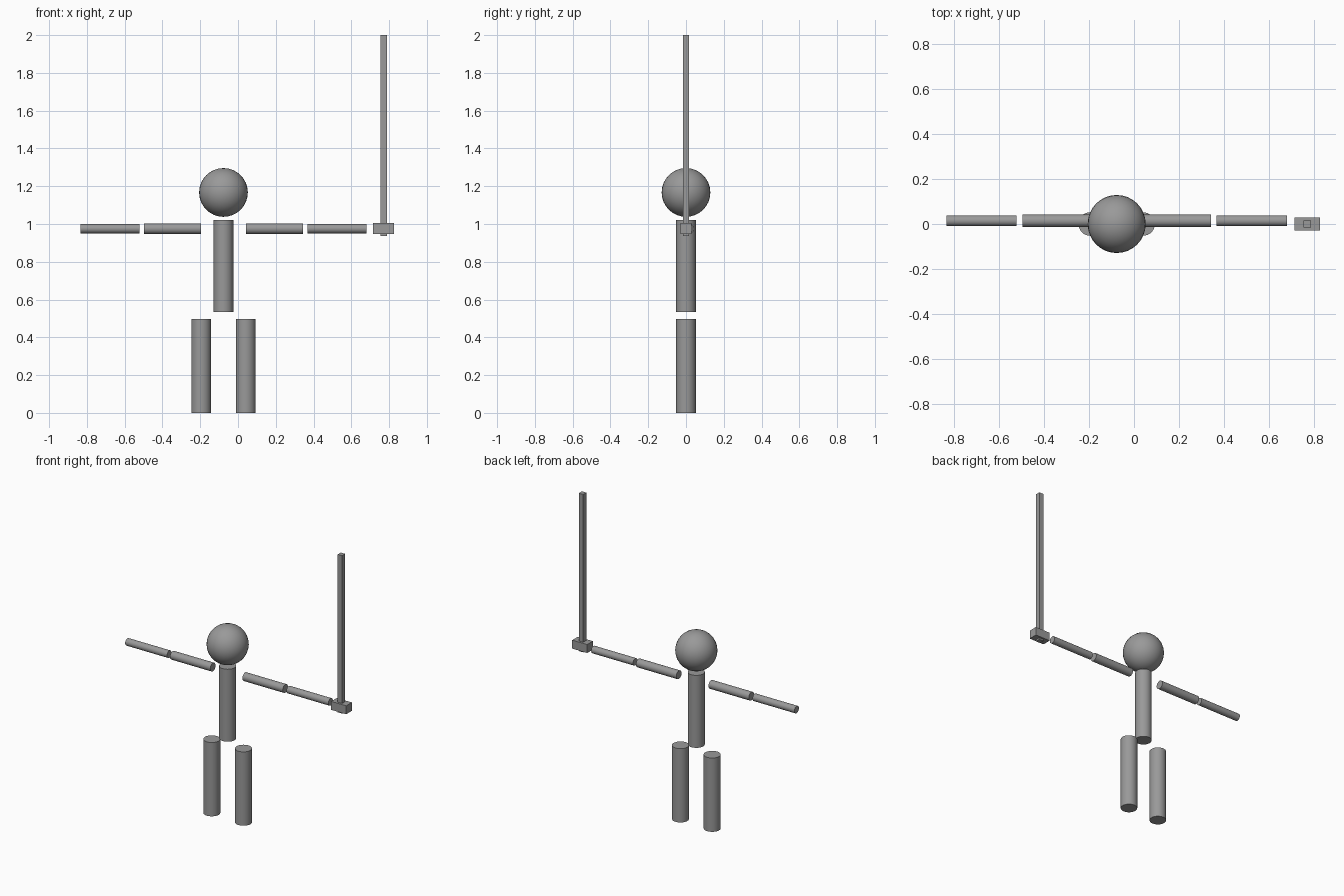
import bpy
import math

cube = bpy.data.objects.get("Cube")
if cube:
    bpy.data.objects.remove(cube, do_unlink=True)

# Single grey material
grey = bpy.data.materials.new("plain_grey")
grey.use_nodes = True
COLOUR = (0.32, 0.32, 0.32, 1)
grey.diffuse_color = COLOUR
grey.node_tree.nodes["Principled BSDF"].inputs["Base Color"].default_value = COLOUR

BODY_X = -0.077
ARM_Y, ARM_Z = 0.014, 0.975


def finish(name, smooth=True):
    obj = bpy.context.object
    obj.name = name
    obj.data.name = name
    obj.data.materials.append(grey)
    if smooth:
        bpy.ops.object.shade_smooth_by_angle(angle=math.radians(40))
    return obj


def post(name, x, z0, z1, radius):
    """Upright cylinder between two heights."""
    bpy.ops.mesh.primitive_cylinder_add(
        vertices=32, radius=radius, depth=z1 - z0, location=(x, 0, (z0 + z1) / 2))
    return finish(name)


def arm(name, x0, x1, radius):
    """Cylinder lying along x between two positions."""
    bpy.ops.mesh.primitive_cylinder_add(
        vertices=32, radius=radius, depth=abs(x1 - x0),
        location=((x0 + x1) / 2, ARM_Y, ARM_Z), rotation=(0, math.pi / 2, 0))
    return finish(name)


def box(name, x, z0, z1, width, depth):
    bpy.ops.mesh.primitive_cube_add(size=1, location=(x, 0, (z0 + z1) / 2))
    bpy.context.object.scale = (width, depth, z1 - z0)
    bpy.ops.object.transform_apply(location=False, rotation=False, scale=True)
    return finish(name, smooth=False)


# Head and torso
bpy.ops.mesh.primitive_uv_sphere_add(
    segments=32, ring_count=16, radius=0.129, location=(BODY_X, 0, 1.167))
finish("head")
post("torso", BODY_X, 0.534, 1.022, 0.052)

# Legs and two-part arms on both sides
for side, s in (("right", -1), ("left", 1)):
    post(side + "_leg", BODY_X + s * 0.118, 0, 0.497, 0.052)
    arm(side + "_upper_arm", BODY_X + s * 0.12, BODY_X + s * 0.42, 0.028)
    arm(side + "_forearm", BODY_X + s * 0.445, BODY_X + s * 0.757, 0.024)

# Sword standing by the left hand
box("sword_guard", 0.771, 0.948, 1.005, 0.112, 0.06)
box("sword_blade", 0.771, 0.937, 2.0, 0.033, 0.033)
